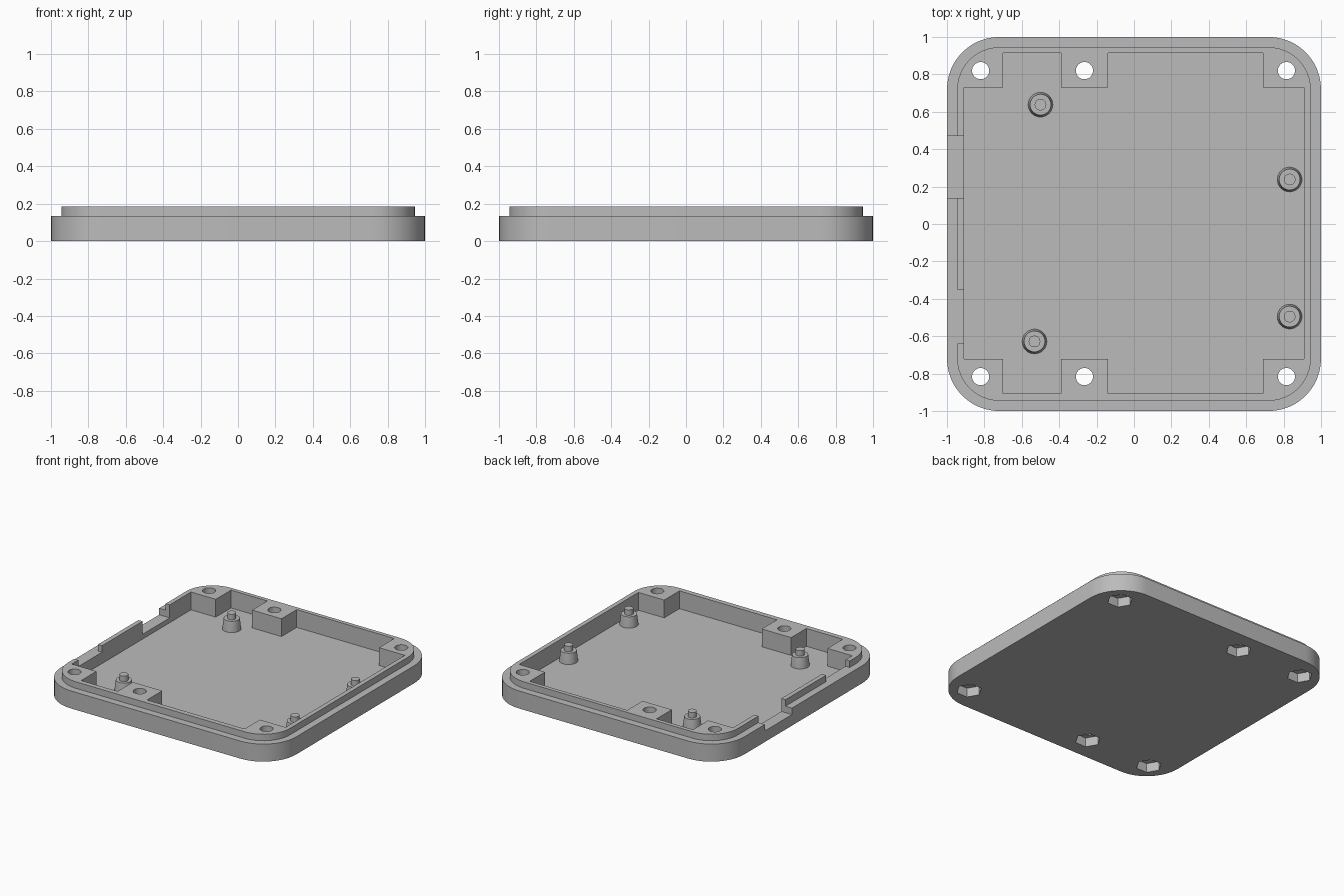
import bpy, math
import bmesh

if "Cube" in bpy.data.objects:
    bpy.data.objects.remove(bpy.data.objects["Cube"], do_unlink=True)

STEP, TOP, FLOOR = 0.135, 0.185, 0.048

grey = bpy.data.materials.new("plain grey")
grey.use_nodes = True
colour = (0.5, 0.5, 0.5, 1)
grey.diffuse_color = colour
grey.node_tree.nodes["Principled BSDF"].inputs["Base Color"].default_value = colour


def prism(name, points, z0, z1):
    """Extrude a counter-clockwise outline from z0 to z1."""
    bm = bmesh.new()
    face = bm.faces.new([bm.verts.new((x, y, z0)) for x, y in points])
    moved = bmesh.ops.extrude_face_region(bm, geom=[face])["geom"]
    for v in moved:
        if isinstance(v, bmesh.types.BMVert):
            v.co.z = z1
    bmesh.ops.recalc_face_normals(bm, faces=bm.faces)
    mesh = bpy.data.meshes.new(name)
    bm.to_mesh(mesh)
    bm.free()
    mesh.materials.append(grey)
    obj = bpy.data.objects.new(name, mesh)
    bpy.context.collection.objects.link(obj)
    return obj


def ring(x, y, r, n):
    return [(x + r * math.cos(math.tau * i / n), y + r * math.sin(math.tau * i / n))
            for i in range(n)]


def rounded_square(half, r, steps=12):
    points = []
    for q, (sx, sy) in enumerate([(1, 1), (-1, 1), (-1, -1), (1, -1)]):
        for i in range(steps + 1):
            a = (q + i / steps) * math.pi / 2
            points.append((sx * (half - r) + r * math.cos(a),
                           sy * (half - r) + r * math.sin(a)))
    return points


def box(x0, x1, y0, y1):
    return [(x0, y0), (x1, y0), (x1, y1), (x0, y1)]


def combine(target, tool, operation):
    """Apply a boolean and discard the tool."""
    tool.hide_render = True
    mod = target.modifiers.new("cut", "BOOLEAN")
    mod.operation, mod.solver, mod.object = operation, "EXACT", tool
    bpy.context.view_layer.objects.active = target
    bpy.ops.object.modifier_apply(modifier=mod.name)
    bpy.data.objects.remove(tool, do_unlink=True)


def smooth(obj):
    bpy.ops.object.select_all(action="DESELECT")
    obj.select_set(True)
    bpy.context.view_layer.objects.active = obj
    bpy.ops.object.shade_smooth_by_angle(angle=math.radians(30))


# Tray body with a raised inner lip
tray = prism("tray", rounded_square(1.0, 0.28), 0, STEP)
combine(tray, prism("lip", rounded_square(0.945, 0.225), 0.1, TOP), "UNION")

# Cavity leaving screw blocks in the corners and along two sides
half = [(0.91, 0.725), (0.69, 0.725), (0.69, 0.91), (-0.14, 0.91), (-0.14, 0.725),
        (-0.39, 0.725), (-0.39, 0.91), (-0.70, 0.91), (-0.70, 0.725), (-0.91, 0.725)]
outline = half + [(x, -y) for x, y in reversed(half)]
outline = [(x, y + 0.004) for x, y in outline]
combine(tray, prism("cavity_cutter", outline, FLOOR, 0.3), "DIFFERENCE")

# Side openings: a deep port notch and a gap in the lip
for y0, y1, z in [(0.14, 0.47, 0.085), (-0.64, -0.353, STEP)]:
    combine(tray, prism("notch_cutter", box(-1.1, -0.9, y0, y1), z, 0.3), "DIFFERENCE")

# Screw holes with hexagonal nut pockets underneath
for x in (-0.82, -0.265, 0.815):
    for y in (-0.816, 0.82):
        combine(tray, prism("hole_cutter", ring(x, y, 0.046, 32), -0.1, 0.3), "DIFFERENCE")
        combine(tray, prism("nut_cutter", ring(x, y, 0.09, 6), -0.1, 0.07), "DIFFERENCE")
smooth(tray)

# Tapered standoffs with locating pins
profile = [(0.066, FLOOR - 0.01), (0.066, FLOOR), (0.056, 0.13), (0.031, 0.13), (0.031, 0.172)]
for i, (x, y) in enumerate([(-0.5, 0.638), (0.832, 0.238), (0.832, -0.495), (-0.532, -0.628)]):
    bm = bmesh.new()
    loops = [[bm.verts.new((px, py, z)) for px, py in ring(x, y, r, 32)] for r, z in profile]
    for low, high in zip(loops, loops[1:]):
        for k in range(32):
            j = (k + 1) % 32
            bm.faces.new([low[k], low[j], high[j], high[k]])
    bm.faces.new(loops[-1])
    bm.faces.new(loops[0][::-1])
    mesh = bpy.data.meshes.new(f"standoff_{i + 1}")
    bm.to_mesh(mesh)
    bm.free()
    mesh.materials.append(grey)
    standoff = bpy.data.objects.new(mesh.name, mesh)
    bpy.context.collection.objects.link(standoff)
    smooth(standoff)
